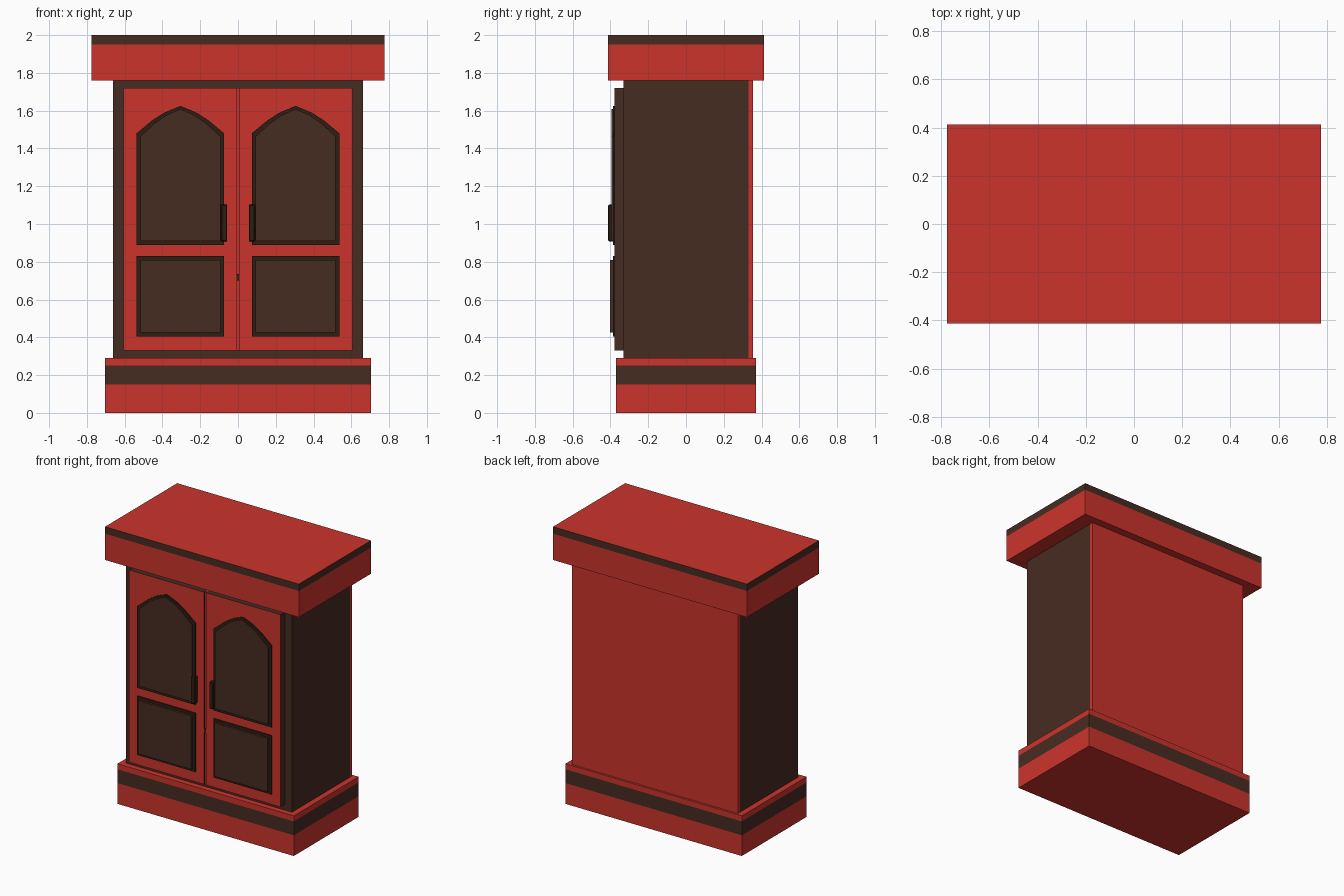
import bpy, bmesh
from mathutils import Vector

old = bpy.data.objects.get("Cube")
if old:
    bpy.data.objects.remove(old, do_unlink=True)


def material(name, rgb):
    m = bpy.data.materials.new(name)
    m.use_nodes = True
    m.diffuse_color = (*rgb, 1)
    m.node_tree.nodes["Principled BSDF"].inputs["Base Color"].default_value = (*rgb, 1)
    return m


RED = material("red paint", (0.60, 0.034, 0.025))
BROWN = material("brown wood", (0.062, 0.025, 0.016))
DARK = material("dark brown trim", (0.026, 0.013, 0.006))


def prism(name, outline, y0, y1, mat, accent=None, facing=None):
    """Extrude an x-z outline from y0 to y1; faces pointing along 'facing' take the accent."""
    bm = bmesh.new()
    face = bm.faces.new([bm.verts.new((x, y0, z)) for x, z in outline])
    ext = bmesh.ops.extrude_face_region(bm, geom=[face])
    moved = [v for v in ext["geom"] if isinstance(v, bmesh.types.BMVert)]
    bmesh.ops.translate(bm, verts=moved, vec=(0, y1 - y0, 0))
    bmesh.ops.recalc_face_normals(bm, faces=bm.faces)
    if accent:
        for f in bm.faces:
            f.material_index = int(f.normal.dot(Vector(facing)) > 0.9)
    mesh = bpy.data.meshes.new(name)
    bm.to_mesh(mesh)
    bm.free()
    for m in (mat, accent):
        if m:
            mesh.materials.append(m)
    ob = bpy.data.objects.new(name, mesh)
    bpy.context.collection.objects.link(ob)
    return ob


def box(name, x0, x1, y0, y1, z0, z1, *mats):
    return prism(name, [(x0, z0), (x1, z0), (x1, z1), (x0, z1)], y0, y1, *mats)


def slab(name, hx, hy, z0, z1, *mats):
    return box(name, -hx, hx, -hy, hy, z0, z1, *mats)


UP, FRONT = (0, 0, 1), (0, -1, 0)

# Plinth, stacked in coloured bands
slab("plinth_foot", 0.705, 0.37, 0, 0.15, RED)
slab("plinth_band", 0.705, 0.37, 0.15, 0.25, BROWN)
slab("plinth_rim", 0.705, 0.37, 0.25, 0.29, RED)

# Carcass and back board
box("carcass", -0.663, 0.663, -0.33, 0.33, 0.29, 1.76, BROWN)
box("back_board", -0.663, 0.663, 0.33, 0.355, 0.29, 1.76, RED)

# Cornice with a brown edge and red top
slab("cornice", 0.775, 0.412, 1.76, 1.95, RED)
slab("cornice_edge", 0.775, 0.412, 1.95, 2.0, BROWN, RED, UP)

# Strip and lock between the doors
box("door_gap_strip", -0.007, 0.007, -0.365, -0.33, 0.33, 1.72, RED)
box("lock", -0.007, 0.007, -0.378, -0.365, 0.70, 0.735, DARK)

ARCH = [(0.232, 1.48), (0.15, 1.548), (0.085, 1.59), (0, 1.625)]
CENTRE, RIM = 0.305, 0.02


def arch_outline(inset):
    """Pointed-arch panel outline, shrunk by the inset."""
    k = (ARCH[0][0] - inset) / ARCH[0][0]
    half = [(dx * k, z - inset * 0.8) for dx, z in ARCH]
    half.insert(0, (half[0][0], 0.89 + inset))
    return half + [(-dx, z) for dx, z in reversed(half) if dx > 0]


def square_outline(inset):
    w, lo, hi = ARCH[0][0] - inset, 0.405 + inset, 0.83 - inset
    return [(-w, lo), (w, lo), (w, hi), (-w, hi)]


# Doors with trimmed raised panels and handles, mirrored left and right
for side, s in (("left", 1), ("right", -1)):
    box(side + "_door", s * 0.007, s * 0.605, -0.378, -0.33, 0.33, 1.72, BROWN, RED, FRONT)
    for label, outline, front in (("upper", arch_outline, -0.394), ("lower", square_outline, -0.402)):
        for part, inset, y0, y1, mat in (("trim", 0, -0.386, -0.378, DARK),
                                         ("panel", RIM, front, -0.386, BROWN)):
            pts = [(s * CENTRE + dx, z) for dx, z in outline(inset)]
            prism(f"{side}_{label}_{part}", pts, y0, y1, mat)
    handle = box(side + "_handle", s * 0.057, s * 0.09, -0.412, -0.378, 0.908, 1.102, DARK)
    bev = handle.modifiers.new("soft edge", "BEVEL")
    bev.width, bev.segments = 0.004, 1
